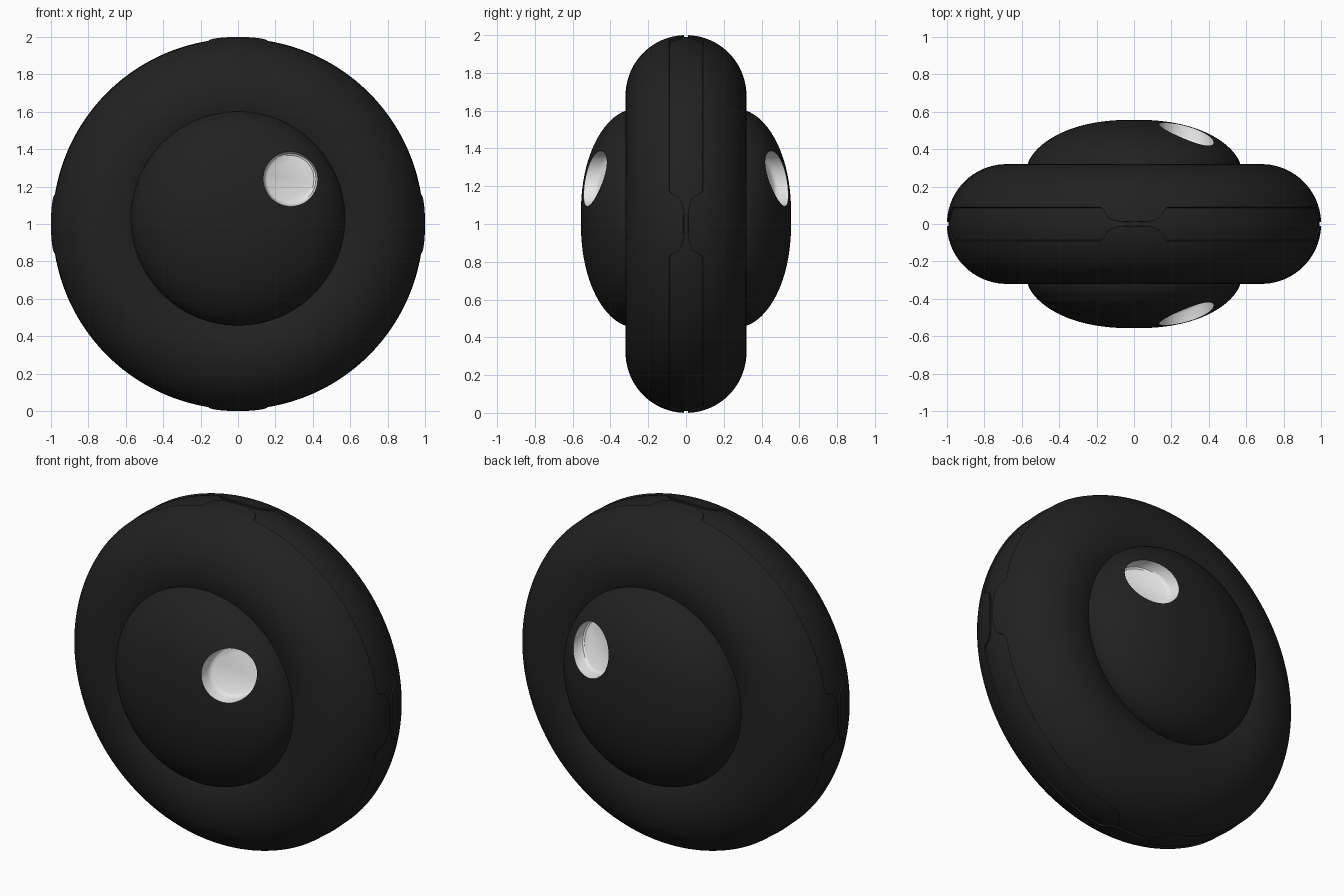
import bpy, bmesh, math

if "Cube" in bpy.data.objects:
    bpy.data.objects.remove(bpy.data.objects["Cube"])

def material(name, v):
    m = bpy.data.materials.new(name)
    m.diffuse_color = (v, v, v, 1)
    m.use_nodes = True
    m.node_tree.nodes["Principled BSDF"].inputs["Base Color"].default_value = m.diffuse_color
    return m

black = material("black rubber", 0.015)
white = material("socket white", 0.8)

def loft(name, rings, mats, wrap=False):
    """Skin closed rings of points; wrap joins last to first, otherwise the ends are capped."""
    bm = bmesh.new()
    vs = [[bm.verts.new(p) for p in r] for r in rings]
    n, m = len(vs[0]), len(vs)
    for i in range(m if wrap else m - 1):
        a, b = vs[i], vs[(i + 1) % m]
        for j in range(n):
            k = (j + 1) % n
            bm.faces.new((a[j], a[k], b[k], b[j]))
    if not wrap:
        bm.faces.new(vs[0])
        bm.faces.new(vs[-1])
    bmesh.ops.recalc_face_normals(bm, faces=bm.faces)
    me = bpy.data.meshes.new(name)
    bm.to_mesh(me)
    bm.free()
    for mat in mats:
        me.materials.append(mat)
    ob = bpy.data.objects.new(name, me)
    bpy.context.collection.objects.link(ob)
    return ob

def smooth(ob, angle):
    bpy.ops.object.select_all(action='DESELECT')
    ob.select_set(True)
    bpy.context.view_layer.objects.active = ob
    bpy.ops.object.shade_smooth_by_angle(angle=math.radians(angle))

# Tyre: round profile with a recessed tread band, closed off by four pairs of tabs
R, T = 0.68, 0.32
def tyre_profile(theta):
    q = math.pi / 2
    d = (theta + q / 2) % q - q / 2
    u = min(1, abs(d) / 0.165)
    w = 0.09 - 0.078 * math.sqrt(1 - u ** 4)
    end, start = math.acos(w / T), math.radians(-35)
    side = []
    for i in range(29):
        f = start + (end - start) * i / 28
        side.append((R + T * math.sin(f), T * math.cos(f)))
    band = []
    for i in range(7):
        y = w * 0.96 * (1 - i / 3)
        band.append((R + math.sqrt(T * T - y * y) - 0.009, y))
    pts = side + band + [(r, -y) for r, y in reversed(side)]
    return [(r * math.cos(theta), y, 1 + r * math.sin(theta)) for r, y in pts]

N = 384
tyre = loft("tyre", [tyre_profile(2 * math.pi * i / N) for i in range(N)], [black], True)
smooth(tyre, 40)

# Hub: domed body bulging out of both sides of the tyre
CZ, HR = 1.03, 0.572
def dome_y(r):
    return 0.30 + 0.257 * max(0, 1 - (r / HR) ** 2.3) ** 0.6

def circle(r, y, n=96):
    return [(r * math.cos(2 * math.pi * i / n), y, CZ + r * math.sin(2 * math.pi * i / n))
            for i in range(n)]

radii = [HR * math.sin(math.pi / 2 * (i + 0.4) / 24.4) for i in range(25)]
rings = [circle(r, -dome_y(r)) for r in radii] + [circle(r, dome_y(r)) for r in reversed(radii)]
hub = loft("hub", rings, [black, white])

# Eye sockets: round holes with white walls and a floor parallel to the dome
EX, EZ = 0.28, 1.24
dist = math.hypot(EX, EZ - CZ)
ux, uz = EX / dist, (EZ - CZ) / dist

def socket_ring(r, depth, side, n=64):
    out = []
    for i in range(n):
        a = 2 * math.pi * i / n
        dx, dz = r * math.cos(a), r * math.sin(a)
        y = dome_y(dist) - depth - 0.45 * (dx * ux + dz * uz)
        out.append((EX + dx, side * y, EZ + dz))
    return out

for side, label in ((-1, "front"), (1, "back")):
    steps = ((0.148, -0.2), (0.148, 0.0), (0.141, 0.075), (0.136, 0.088), (0.126, 0.095))
    cutter = loft(label + "_socket_cutter", [socket_ring(r, d, side) for r, d in steps], [black, white])
    for p in cutter.data.polygons:
        p.material_index = 1
    cutter.hide_render = True
    mod = hub.modifiers.new(label + " socket", 'BOOLEAN')
    mod.operation = 'DIFFERENCE'
    mod.solver = 'EXACT'
    mod.object = cutter
    bpy.context.view_layer.objects.active = hub
    bpy.ops.object.modifier_apply(modifier=mod.name)
    bpy.data.objects.remove(cutter)
smooth(hub, 35)
